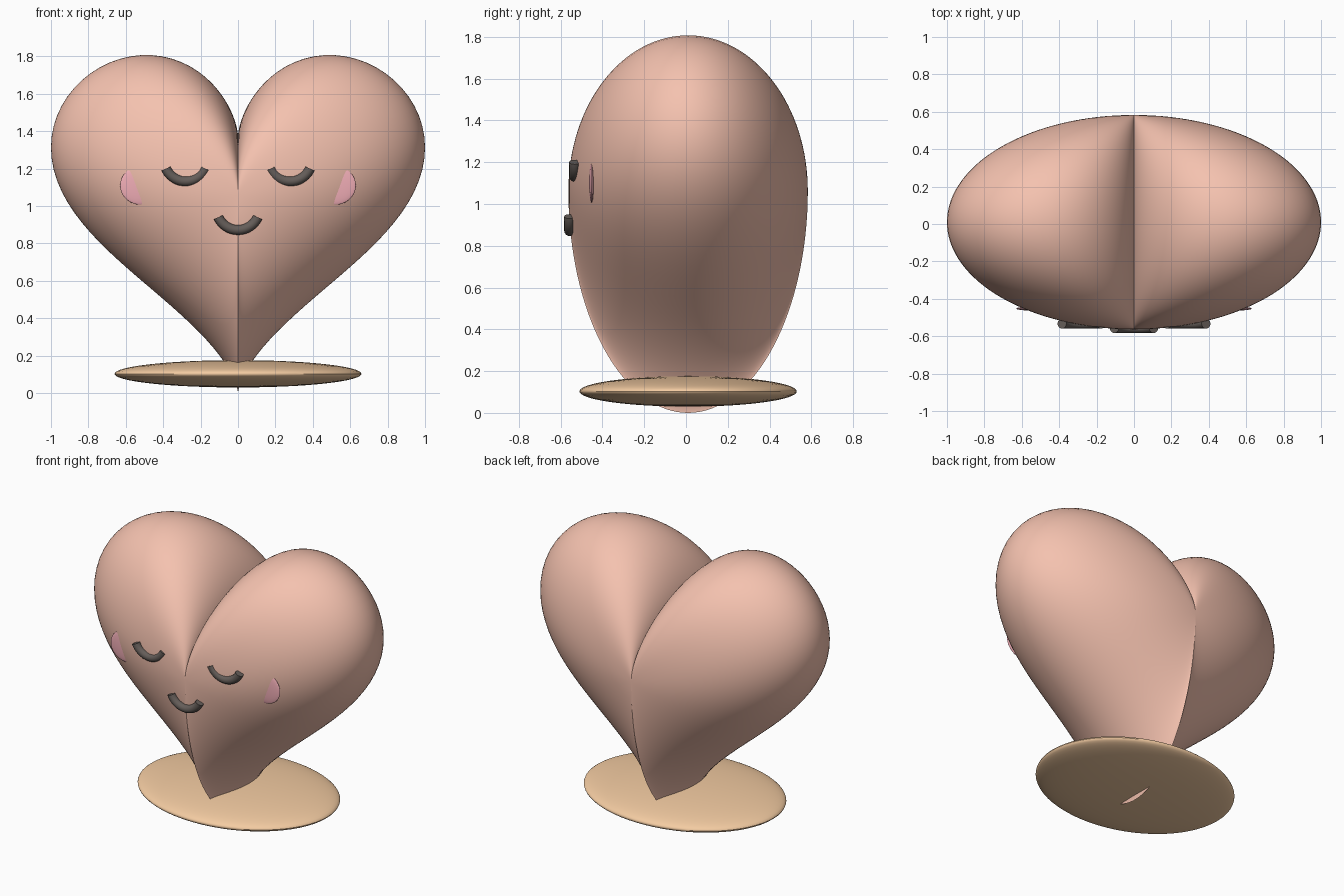
import bpy, bmesh
from math import sin, cos, pi, radians

if "Cube" in bpy.data.objects:
    bpy.data.objects.remove(bpy.data.objects["Cube"])

CY = 0.01          # depth centre of the heart and base


def material(name, rgb):
    m = bpy.data.materials.new(name)
    m.diffuse_color = (*rgb, 1)
    m.use_nodes = True
    m.node_tree.nodes["Principled BSDF"].inputs["Base Color"].default_value = m.diffuse_color
    return m


CORAL = material("coral", (0.91, 0.54, 0.43))
TAN = material("tan", (0.90, 0.60, 0.36))
BLACK = material("black", (0.13, 0.11, 0.10))
PINK = material("pink", (0.88, 0.42, 0.47))


def finish(bm, name, mat, angle=40):
    bmesh.ops.recalc_face_normals(bm, faces=bm.faces)
    me = bpy.data.meshes.new(name)
    bm.to_mesh(me)
    bm.free()
    ob = bpy.data.objects.new(name, me)
    bpy.context.collection.objects.link(ob)
    me.materials.append(mat)
    bpy.ops.object.select_all(action='DESELECT')
    ob.select_set(True)
    bpy.context.view_layer.objects.active = ob
    bpy.ops.object.shade_smooth_by_angle(angle=radians(angle))
    return ob


def loft(bm, rings):
    for a, b in zip(rings, rings[1:]):
        n = len(a)
        for i in range(n):
            j = (i + 1) % n
            bm.faces.new((a[i], a[j], b[j], b[i]))


def ellipsoid(name, centre, radii, mat):
    bm = bmesh.new()
    bmesh.ops.create_uvsphere(bm, u_segments=64, v_segments=32, radius=1)
    for v in bm.verts:
        v.co = [c + r * p for c, r, p in zip(centre, radii, v.co)]
    return finish(bm, name, mat)


def smile_arc(name, x, y, z, R=0.115, r=0.026, half=radians(66)):
    # capped tube bent along the lower part of a circle
    bm = bmesh.new()
    rings = []
    for i in range(25):
        a = -half + 2 * half * i / 24
        ring = []
        for k in range(16):
            b = 2 * pi * k / 16
            d = R + r * cos(b)
            ring.append(bm.verts.new((x + d * sin(a), y + r * sin(b), z - d * cos(a))))
        rings.append(ring)
    loft(bm, rings)
    bm.faces.new(rings[0])
    bm.faces.new(rings[-1])
    return finish(bm, name, mat=BLACK)


# Heart body: heart curve shrinking elliptically toward front and back
bm = bmesh.new()
N, M, DEPTH, ZC = 128, 64, 0.573, 17 / 16
rings = []
for j in range(1, M):
    v = pi * j / M
    s, y = sin(v), CY - DEPTH * cos(v)
    ring = []
    for i in range(N):
        t = 2 * pi * i / N
        hx = sin(t) ** 3
        hz = (13 * cos(t) - 5 * cos(2 * t) - 2 * cos(3 * t) - cos(4 * t)) / 16
        ring.append(bm.verts.new((s * hx, y, ZC + s * hz)))
    rings.append(ring)
loft(bm, rings)
for ring, y in ((rings[0], CY - DEPTH), (rings[-1], CY + DEPTH)):
    pole = bm.verts.new((0, y, ZC))
    for i in range(N):
        bm.faces.new((ring[i], ring[(i + 1) % N], pole))
finish(bm, "heart_body", CORAL)

# Flat base
ellipsoid("base", (0, CY, 0.103), (0.66, 0.52, 0.073), TAN)

# Face: closed eyes, cheeks and mouth
for side, sx in (("left", -1), ("right", 1)):
    smile_arc(side + "_eye", sx * 0.28, -0.533, 1.247)
    ellipsoid(side + "_cheek", (sx * 0.52, -0.452, 1.11), (0.11, 0.012, 0.103), PINK)
smile_arc("mouth", 0, -0.557, 0.987)
